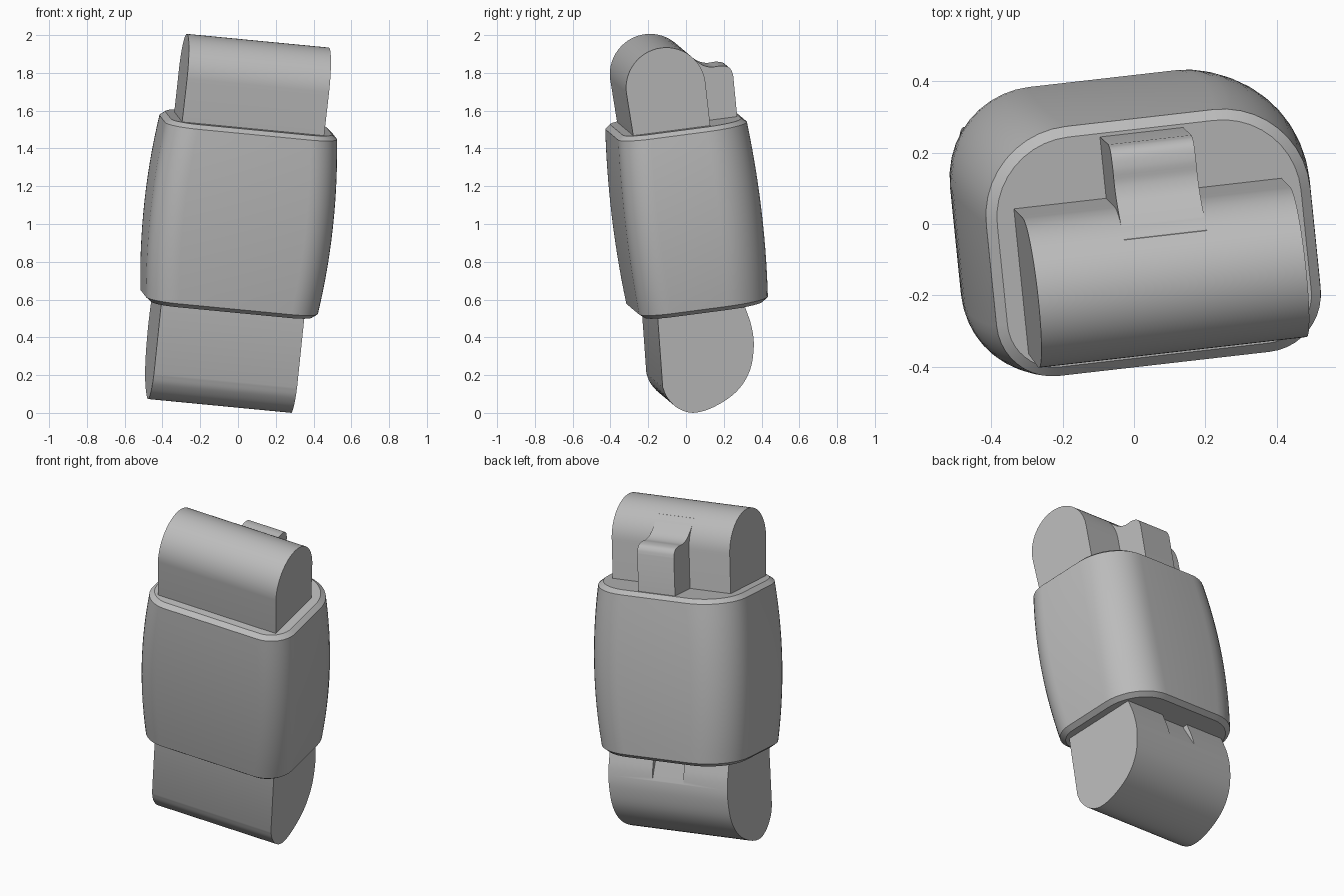
import bpy, bmesh, math
from mathutils import Matrix, Vector

if "Cube" in bpy.data.objects:
    bpy.data.objects.remove(bpy.data.objects["Cube"], do_unlink=True)

grey = bpy.data.materials.new("plain grey")
grey.use_nodes = True
COLOUR = (0.5, 0.5, 0.5, 1)
grey.diffuse_color = COLOUR
grey.node_tree.nodes["Principled BSDF"].inputs["Base Color"].default_value = COLOUR

# Tilted frame shared by all parts: long axis, then width axis
AXIS_Z = Vector((0.11, -0.12, 1.0)).normalized()
AXIS_Y = AXIS_Z.cross(Vector((0.989, 0.113, -0.094))).normalized()
AXIS_X = AXIS_Y.cross(AXIS_Z)
FRAME = Matrix.Translation((0, 0, 1.055)) @ Matrix((AXIS_X, AXIS_Y, AXIS_Z)).transposed().to_4x4()


def loft(name, rings):
    """Closed solid through a list of equal-length point rings."""
    bm = bmesh.new()
    rows = [[bm.verts.new(p) for p in ring] for ring in rings]
    n = len(rows[0])
    for a, b in zip(rows, rows[1:]):
        for i in range(n):
            j = (i + 1) % n
            bm.faces.new((a[i], a[j], b[j], b[i]))
    bm.faces.new(rows[0][::-1])
    bm.faces.new(rows[-1])
    bmesh.ops.recalc_face_normals(bm, faces=bm.faces)
    mesh = bpy.data.meshes.new(name)
    bm.to_mesh(mesh)
    bm.free()
    mesh.transform(FRAME)
    mesh.materials.append(grey)
    ob = bpy.data.objects.new(name, mesh)
    bpy.context.collection.objects.link(ob)
    return ob


def prism(name, profile, half):
    """Extrude a (y, z) profile across the width."""
    return loft(name, [[(x, y, z) for y, z in profile] for x in (-half, half)])


def smooth(ob, angle=30):
    bpy.ops.object.select_all(action='DESELECT')
    ob.select_set(True)
    bpy.context.view_layer.objects.active = ob
    bpy.ops.object.shade_smooth_by_angle(angle=math.radians(angle))


def spline(points, steps=5):
    """Catmull-Rom curve through a few (y, z) points."""
    p = [Vector(q) for q in points]
    p = [p[0] * 2 - p[1]] + p + [p[-1] * 2 - p[-2]]
    out = []
    for a, b, c, d in zip(p, p[1:], p[2:], p[3:]):
        for k in range(steps):
            t = k / steps
            out.append(tuple(0.5 * (2 * b + (c - a) * t + (2 * a - 5 * b + 4 * c - d) * t * t
                                    + (3 * b - a - 3 * c + d) * t ** 3)))
    return out + [tuple(points[-1])]


def rounded_ring(z, inset=0.0):
    """Rounded rectangle with tight front corners and wide back corners."""
    bulge = 1 - (z / 0.49) ** 2
    hw, hd = 0.457 + 0.03 * bulge, 0.348 + 0.02 * bulge
    pts = []
    corners = ((1, 1, 0.25), (-1, 1, 0.25), (-1, -1, 0.16), (1, -1, 0.16))
    for q, (sx, sy, r) in enumerate(corners):
        for k in range(11):
            a = math.radians(90 * q + 9 * k)
            pts.append((sx * (hw - r) + (r - inset) * math.cos(a),
                        0.008 + sy * (hd - r) + (r - inset) * math.sin(a), z))
    return pts


# Barrel-shaped body with chamfered rims
H = 0.49
levels = [-0.468 + 0.936 * i / 14 for i in range(15)]
body = loft("body", [rounded_ring(-H, 0.026)] + [rounded_ring(z) for z in levels]
            + [rounded_ring(H, 0.026)])
smooth(body)

# Upper knuckle: arch-shaped prism
arc = [(-0.065 + 0.212 * math.cos(math.pi * k / 28), 0.722 + 0.212 * math.sin(math.pi * k / 28))
       for k in range(29)]
smooth(prism("upper_knuckle", [(0.145, 0.4)] + arc + [(-0.264, 0.4)], 0.38))

# Stop tab blending out of the back of the upper knuckle
tab_top = spline([(0.075, 0.882), (0.125, 0.826), (0.17, 0.786), (0.215, 0.769), (0.262, 0.769),
                  (0.3, 0.76), (0.318, 0.74), (0.325, 0.712)])
smooth(prism("stop_tab", [(0.0, 0.4), (0.0, 0.882)] + tab_top + [(0.318, 0.4)], 0.118))

# Lower knuckle: flat front, broad rounded back
curve = spline([(-0.272, -0.86), (-0.254, -0.918), (-0.205, -0.98), (-0.126, -1.015), (-0.013, -0.998),
                (0.115, -0.933), (0.198, -0.833), (0.235, -0.707), (0.236, -0.6), (0.217, -0.505)])
lower = prism("lower_knuckle", [(-0.25, -0.4)] + curve + [(0.19, -0.4)], 0.383)

# Shallow tapering slot at the back of the lower knuckle
cutter = prism("slot_cutter", [(0.17, -0.38), (0.185, -0.5), (0.24, -0.64), (0.4, -0.64), (0.4, -0.38)], 0.1)
cutter.hide_render = True
cut = lower.modifiers.new("slot", 'BOOLEAN')
cut.operation, cut.solver, cut.object = 'DIFFERENCE', 'EXACT', cutter
bpy.context.view_layer.objects.active = lower
bpy.ops.object.modifier_apply(modifier="slot")
bpy.data.objects.remove(cutter, do_unlink=True)
smooth(lower)
